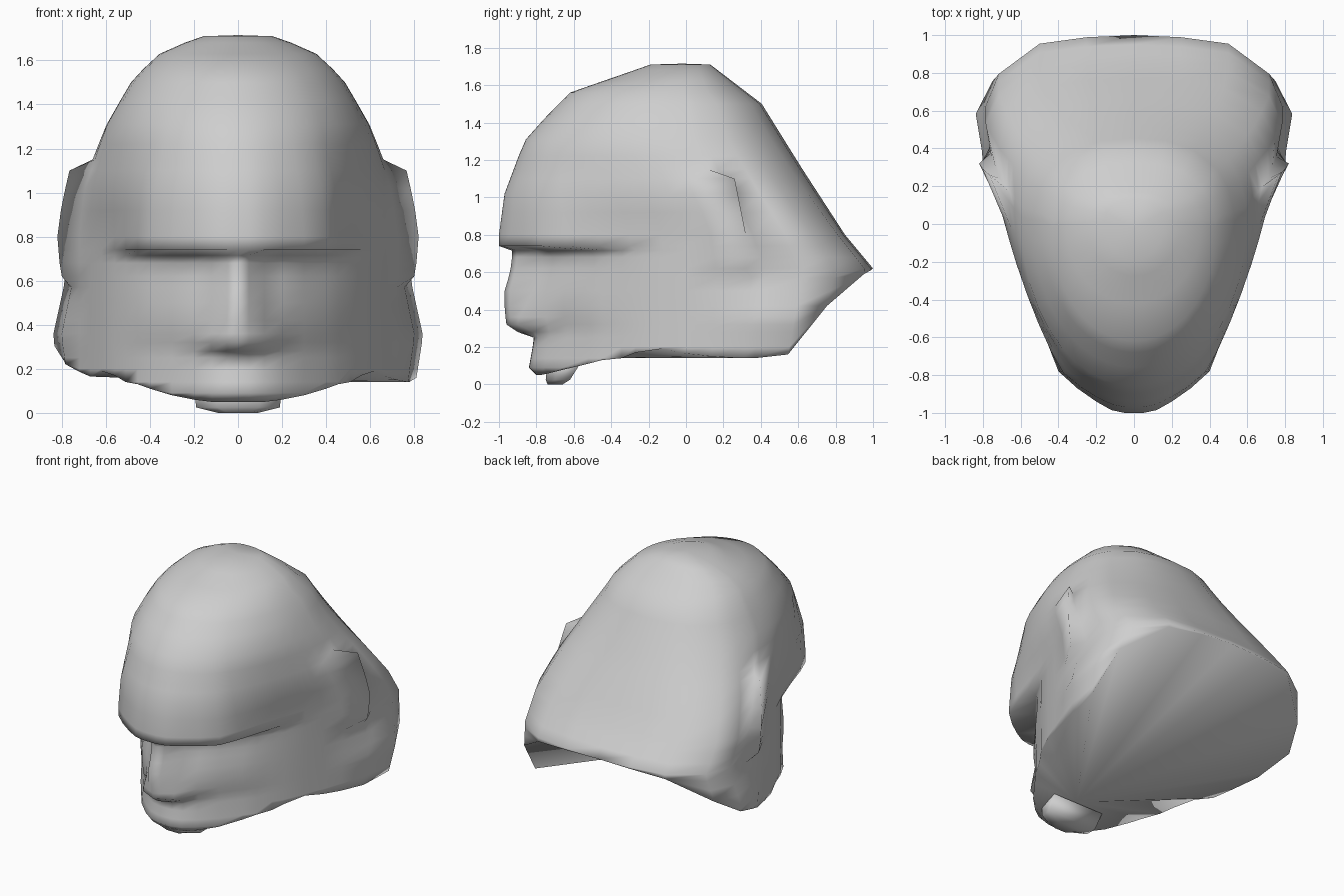
import bpy
import bmesh

cube = bpy.data.objects.get("Cube")
if cube:
    bpy.data.objects.remove(cube, do_unlink=True)

grey = bpy.data.materials.new("plain grey")
grey.use_nodes = True
grey.diffuse_color = (0.62, 0.62, 0.62, 1)
grey.node_tree.nodes["Principled BSDF"].inputs["Base Color"].default_value = (0.62, 0.62, 0.62, 1)


def lerp(table, z):
    """Piecewise linear lookup in (z, value) pairs."""
    if z <= table[0][0]:
        return table[0][1]
    for (a, p), (b, q) in zip(table, table[1:]):
        if z <= b:
            return p + (q - p) * (z - a) / (b - a)
    return table[-1][1]


def finish(bm, name):
    """Weld, orient and smooth a mesh, then add it to the scene."""
    bmesh.ops.remove_doubles(bm, verts=bm.verts, dist=0.0005)
    bmesh.ops.recalc_face_normals(bm, faces=bm.faces)
    for f in bm.faces:
        f.smooth = True
    me = bpy.data.meshes.new(name)
    bm.to_mesh(me)
    bm.free()
    me.materials.append(grey)
    ob = bpy.data.objects.new(name, me)
    bpy.context.collection.objects.link(ob)
    return ob


def quad(bm, vs):
    """Face from vertices, dropping corners that coincide."""
    keep = []
    for v in vs:
        if all((v.co - k.co).length > 0.0005 for k in keep):
            keep.append(v)
    if len(keep) > 2:
        bm.faces.new(keep)


# Half outline seen from above at brow height: x, y, lower rim height, face weight
EAR_Y = .31
outline = [(0, -1, .05, 1), (.05, -1, .05, 1), (.12, -.985, .05, 1), (.2, -.94, .06, 1),
           (.3, -.87, .08, 1), (.4, -.78, .11, 1), (.455, -.64, .13, .7), (.51, -.46, .14, .4),
           (.56, -.3, .17, .1), (.62, -.13, .19, 0), (.67, 0, .165, 0), (.72, .14, .15, 0),
           (.75, EAR_Y, .14, 0), (.755, .37, .14, 0), (.785, .55, .16, 0), (.715, .7, .42, 0),
           (.5, .84, .59, 0), (.25, .87, .61, 0), (0, .88, .62, 0)]

# Front, back, width, nose and ear profiles by height
front = [(.05, .80), (.09, .84), (.2, .82), (.28, .81), (.4, .84), (.5, .83), (.6, .80),
         (.68, .79), (.715, .82), (.74, 1), (.8, 1), (1.02, .97), (1.3, .865), (1.44, .74),
         (1.56, .62), (1.63, .42), (1.68, .275), (1.71, .19)]
back = [(.15, .87), (.6, 1), (.62, 1), (.8, .85), (1.17, .61), (1.5, .405), (1.71, .13)]
width = [(.15, 1.03), (.35, 1.07), (.6, 1), (.8, 1), (1.0, .94), (1.14, .86), (1.3, .77),
         (1.52, .605), (1.64, .44), (1.68, .31), (1.71, .2)]
nose = [(.25, 0), (.28, .09), (.32, .14), (.4, .13), (.5, .14), (.6, .14), (.68, .14),
        (.715, .11), (.74, 0)]
wing = [(.27, .25), (.32, .75), (.37, .6), (.46, .12), (.6, 0)]
ear = [(.62, .80), (.68, .81), (.8, .82), (.95, .80), (1.1, .765)]
dome = [(.8, 0), (1.05, .5), (1.35, 1)]


def surface(x, y, z, weight):
    """Point of the head at height z on one outline column."""
    w = lerp(width, z)
    if z < .6 and y < .3:
        w = 1
    f, b = lerp(front, z), lerp(back, z)
    # Round the plan into a superellipse towards the crown
    t = lerp(dome, z)
    u, v = x / .785, (y - .25) / (.63 if y > .25 else 1.25)
    n = 2.4 if v > 0 else 2.0
    r = (u ** n + abs(v) ** n) ** (-1 / n)
    cy = -f + .6 * (b + f)
    ex = u * r * .785 * w
    ey = cy + v * r * (b - cy if v > 0 else cy + f)
    if z < .76:
        f = 1 - (1 - f) * weight
    px, py = x * w, y * (b / .88 if y > 0 else f)
    if y < -.9 and x < .15:
        py -= lerp(nose, z) * (1 if x == 0 else .82 if x < .1 else lerp(wing, z))
    if z < .73:
        py += .8 * x * x * weight        # face curves back below the brow
    px, py = px + (ex - px) * t, py + (ey - py) * t
    if y == EAR_Y and .6 < z < 1.12:
        px, py = lerp(ear, z), .32 - .2 * max(0, z - .8)
    return (px, py, z)


# Head shell, with the ears drawn out of one column on each side
rows = [.05, .09, .14, .2, .25, .28, .32, .36, .42, .5, .57, .62, .68, .715, .74, .8, .92, 1.02,
        1.1, 1.15, 1.22, 1.31, 1.42, 1.5, 1.56, 1.63, 1.68, 1.71]
columns = [(1, c) for c in outline] + [(-1, c) for c in outline[-2:0:-1]]
bm = bmesh.new()
grid = []
for z in rows:
    ring = []
    for s, (x, y, rim, weight) in columns:
        if s < 0 and 0 < y < .6:
            rim += .26 * y               # shorter rim on the right side
        px, py, pz = surface(x, y, max(z, rim), weight)
        ring.append(bm.verts.new((px * s, py, pz)))
    grid.append(ring)
n = len(columns)
for lo, hi in zip(grid, grid[1:]):
    for j in range(n):
        k = (j + 1) % n
        quad(bm, (lo[j], lo[k], hi[k], hi[j]))
# Crown cap, and hollow underside fanning out from behind the chin
crown = bm.verts.new((0, -.02, 1.715))
throat = bm.verts.new((0, -.58, .14))
for j in range(n):
    k = (j + 1) % n
    quad(bm, (grid[-1][j], grid[-1][k], crown))
    quad(bm, (grid[0][k], grid[0][j], throat))
finish(bm, "head")

# Stub under the chin
bm = bmesh.new()
rings = []
for z, sx, y0, y1 in ((0, .09, -.74, -.66), (.025, .19, -.75, -.62), (.12, .2, -.74, -.56)):
    pts = ((-sx, y1), (-sx, y0 + .05), (-sx * .5, y0), (sx * .5, y0), (sx, y0 + .05), (sx, y1))
    rings.append([bm.verts.new((x, y, z)) for x, y in pts])
for lo, hi in zip(rings, rings[1:]):
    for j in range(6):
        quad(bm, (lo[j], lo[(j + 1) % 6], hi[(j + 1) % 6], hi[j]))
bm.faces.new(rings[0])
bm.faces.new(rings[-1])
finish(bm, "chin_stub")
